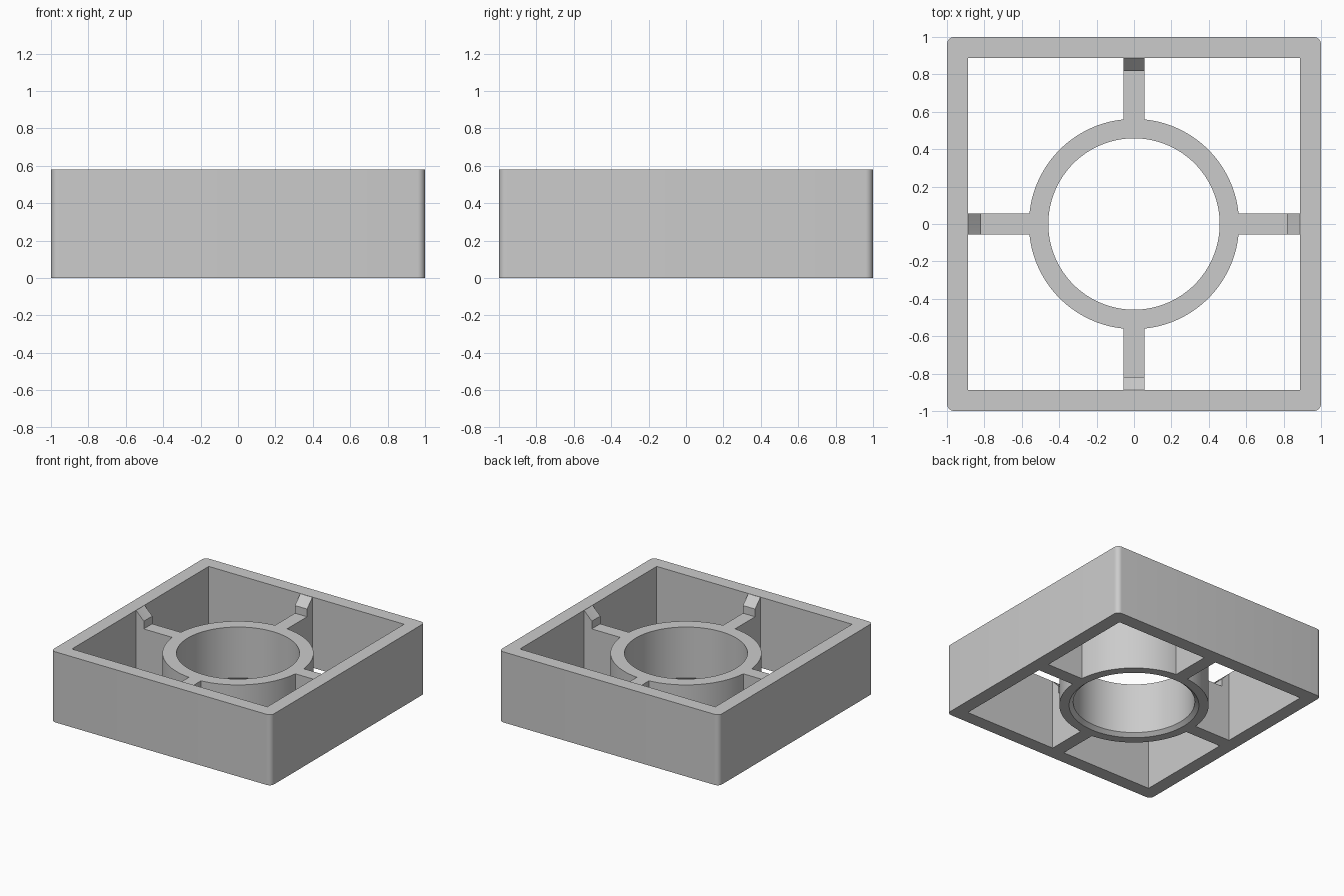
import bpy, bmesh, math

cube = bpy.data.objects.get("Cube")
if cube:
    bpy.data.objects.remove(cube)

HEIGHT, RING_TOP = 0.58, 0.445
HALF, INNER, CORNER = 1.0, 0.888, 0.04
RIB_HALF = 0.055

grey = bpy.data.materials.new("plain grey")
grey.use_nodes = True
COLOUR = (0.6, 0.6, 0.6, 1)
grey.diffuse_color = COLOUR
grey.node_tree.nodes["Principled BSDF"].inputs["Base Color"].default_value = COLOUR


def loft(name, loops, closed):
    """Skin a list of equal point loops, either joined end to end or capped."""
    bm = bmesh.new()
    rows = [[bm.verts.new(p) for p in loop] for loop in loops]
    n = len(rows[0])
    for k in range(len(rows) if closed else len(rows) - 1):
        a, b = rows[k], rows[(k + 1) % len(rows)]
        for i in range(n):
            j = (i + 1) % n
            bm.faces.new((a[i], a[j], b[j], b[i]))
    if not closed:
        bm.faces.new(rows[0])
        bm.faces.new(rows[-1])
    bmesh.ops.remove_doubles(bm, verts=bm.verts, dist=1e-5)
    bmesh.ops.recalc_face_normals(bm, faces=bm.faces)
    mesh = bpy.data.meshes.new(name)
    bm.to_mesh(mesh)
    bm.free()
    mesh.polygons.foreach_set("use_smooth", [True] * len(mesh.polygons))
    mesh.set_sharp_from_angle(angle=math.radians(30))
    mesh.materials.append(grey)
    obj = bpy.data.objects.new(name, mesh)
    bpy.context.collection.objects.link(obj)
    return obj


# Square frame: rounded outside corners, sharp inside corners
outer, inner = [], []
STEPS = 8
for q in range(4):
    mid = math.radians(45 + 90 * q)
    sx, sy = math.copysign(1, math.cos(mid)), math.copysign(1, math.sin(mid))
    for s in range(STEPS + 1):
        t = math.radians(90) * (q + s / STEPS)
        outer.append((sx * (HALF - CORNER) + CORNER * math.cos(t),
                      sy * (HALF - CORNER) + CORNER * math.sin(t)))
        inner.append((sx * INNER, sy * INNER))
loft("square_frame", [[(x, y, z) for x, y in outline] for outline, z in
                      ((outer, 0), (outer, HEIGHT), (inner, HEIGHT), (inner, 0))], True)

# Central ring with a chamfered lower bore edge
ring_profile = [(0.562, 0), (0.562, RING_TOP), (0.458, RING_TOP), (0.458, 0.027), (0.489, 0)]
SEGMENTS = 128
turns = [2 * math.pi * i / SEGMENTS for i in range(SEGMENTS)]
loft("central_ring", [[(r * math.cos(t), r * math.sin(t), z) for t in turns]
                      for r, z in ring_profile], True)

# Four ribs, each with an upright tooth whose seat follows a circle
rib_profile = [(0.52, 0), (0.52, RING_TOP), (0.819, RING_TOP), (0.819, 0.508),
               (0.89, HEIGHT), (0.9, HEIGHT), (0.9, 0)]
CUTS = 6
for k, side in enumerate(("left", "back", "right", "front")):
    sections = []
    for c in range(CUTS + 1):
        y = RIB_HALF * (2 * c / CUTS - 1)
        sections.append([(math.sqrt(r * r - y * y), y, z) for r, z in rib_profile])
    rib = loft(side + "_rib", sections, False)
    rib.rotation_euler.z = math.radians(90 * k)
